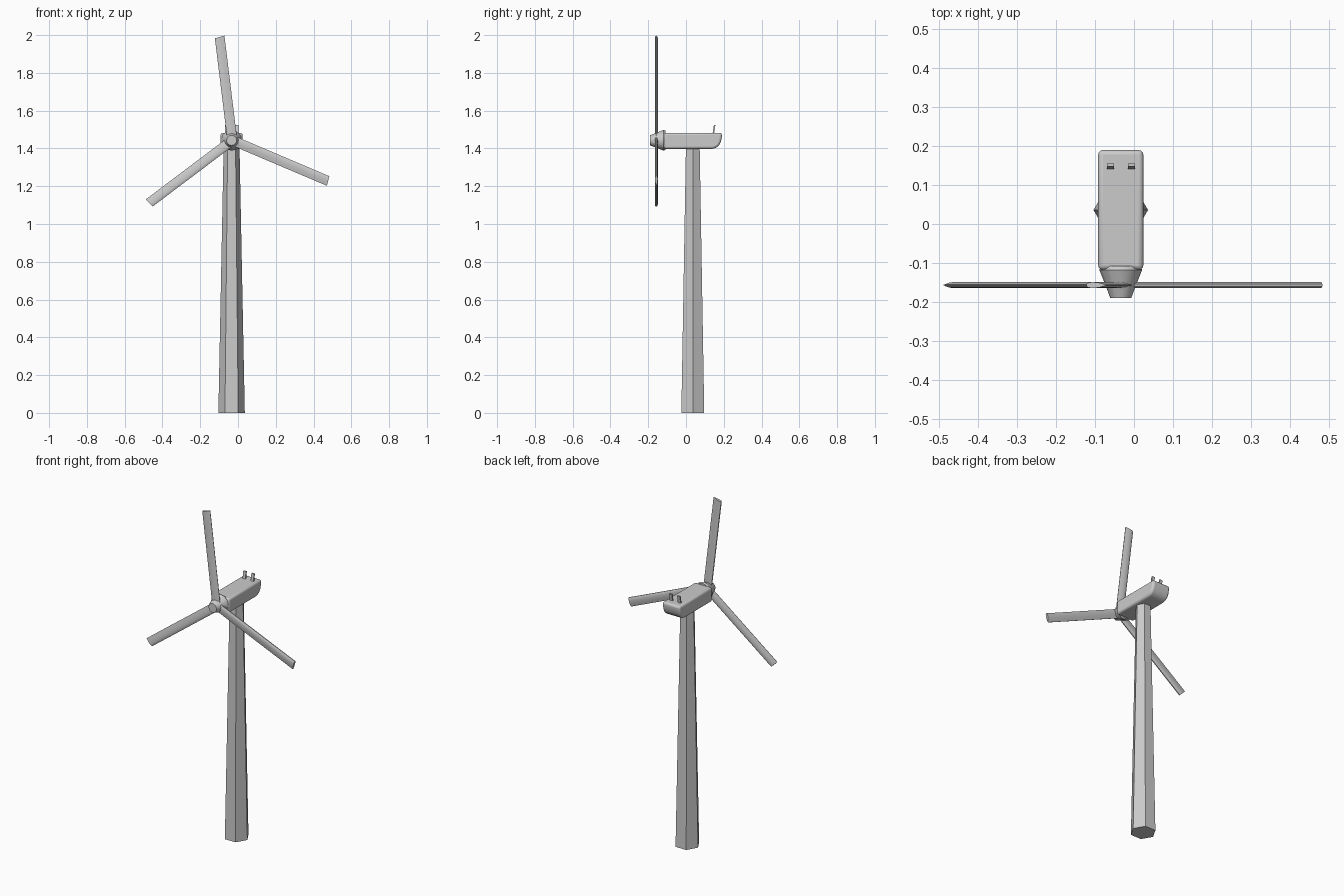
import bpy, bmesh
from math import pi, sin, cos, radians
from mathutils import Vector, Matrix

if "Cube" in bpy.data.objects:
    bpy.data.objects.remove(bpy.data.objects["Cube"])

CX = -0.034                       # shared axis of tower, nacelle and hub
HUB = Vector((-0.030, -0.157, 1.443))


def loft(name, rings, smooth=None, bevel=0):
    """Skin a list of matching vertex rings and cap both ends."""
    bm = bmesh.new()
    vs = [[bm.verts.new(p) for p in r] for r in rings]
    n = len(rings[0])
    for a, b in zip(vs, vs[1:]):
        for i in range(n):
            j = (i + 1) % n
            bm.faces.new((a[i], a[j], b[j], b[i]))
    bm.faces.new(vs[0][::-1])
    bm.faces.new(vs[-1])
    bmesh.ops.recalc_face_normals(bm, faces=bm.faces)
    me = bpy.data.meshes.new(name)
    bm.to_mesh(me)
    bm.free()
    ob = bpy.data.objects.new(name, me)
    bpy.context.collection.objects.link(ob)
    if bevel:
        m = ob.modifiers.new("bevel", 'BEVEL')
        m.width, m.segments = bevel, 3
        m.limit_method, m.angle_limit = 'ANGLE', radians(40)
    if smooth:
        bpy.ops.object.select_all(action='DESELECT')
        ob.select_set(True)
        bpy.context.view_layer.objects.active = ob
        bpy.ops.object.shade_smooth_by_angle(angle=radians(smooth))
    return ob


def circle(n, r):
    return [(r * cos(2 * pi * i / n), r * sin(2 * pi * i / n)) for i in range(n)]


# Tapered six-sided tower
loft("tower", [[(CX + u, 0.036 + v, z) for u, v in circle(6, r)]
               for r, z in ((0.070, 0), (0.042, 1.41))])

# Nacelle: side profile with a swept-up rear belly, extruded across x
side = [(-0.118, 1.398), (0.140, 1.398), (0.158, 1.403), (0.174, 1.415),
        (0.184, 1.433), (0.190, 1.460), (0.190, 1.483), (-0.118, 1.483)]
loft("nacelle", [[(CX + s * 0.058, y, z) for y, z in side] for s in (-1, 1)],
     smooth=40, bevel=0.012)

# Hub cone
loft("hub", [[(CX + u, y, HUB.z + v) for u, v in circle(12, r)]
             for y, r in ((-0.108, 0.050), (-0.118, 0.055),
                          (-0.155, 0.040), (-0.190, 0.027))], smooth=35)

# Three blades with a thin airfoil section (chord, thickness)
upper = [(0.026, 0.003), (0.021, 0.006), (0.010, 0.008), (-0.008, 0.006), (-0.026, 0.001)]
section = upper + [(c, -t) for c, t in reversed(upper)]
for k in range(3):
    a = radians(97 + 120 * k)
    radial, chord = Vector((cos(a), 0, sin(a))), Vector((-sin(a), 0, cos(a)))
    rings = [[HUB + radial * (r - skew * c) + chord * c + Vector((0, t, 0))
              for c, t in section] for r, skew in ((0.015, 0), (0.551, 0.15))]
    loft(f"blade_{k + 1}", rings, smooth=40)

# Two small sensor masts leaning back on the nacelle roof
for k, x in enumerate((-0.060, -0.007)):
    loft(f"sensor_mast_{k + 1}",
         [[(x + u * 0.009, y + v * 0.004, z) for u, v in ((-1, -1), (1, -1), (1, 1), (-1, 1))]
          for y, z in ((0.144, 1.475), (0.152, 1.525))])
